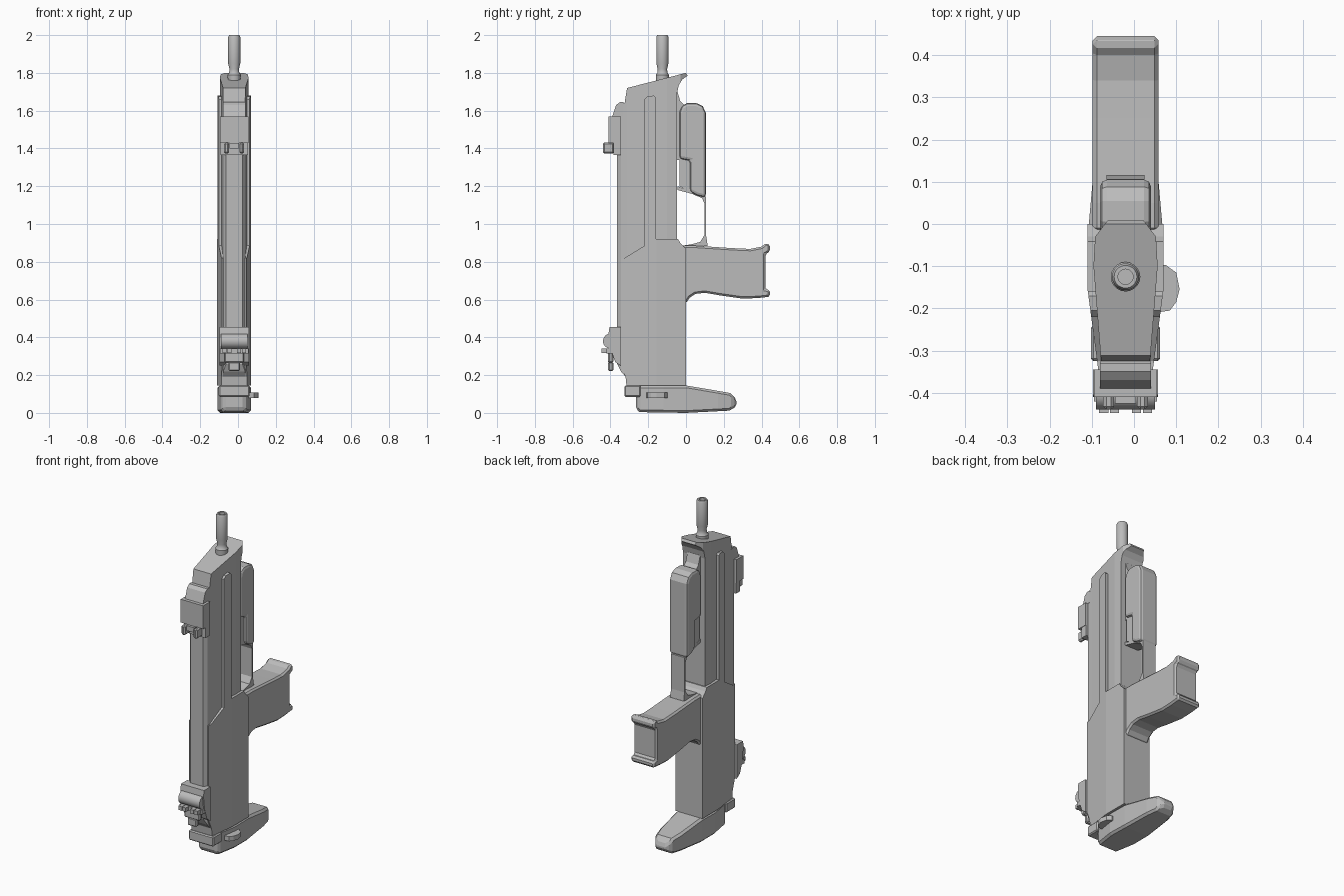
import bpy
import bmesh
import math
from mathutils import Matrix, Vector

XC = -0.02  # mid-plane of the body

if "Cube" in bpy.data.objects:
    bpy.data.objects.remove(bpy.data.objects["Cube"], do_unlink=True)

grey = bpy.data.materials.new("plain grey")
grey.use_nodes = True
grey.diffuse_color = (0.5, 0.5, 0.5, 1)
grey.node_tree.nodes["Principled BSDF"].inputs["Base Color"].default_value = (0.5, 0.5, 0.5, 1)


def finish(name, bm, bevel=0, segments=1, smooth=False):
    bmesh.ops.recalc_face_normals(bm, faces=bm.faces)
    mesh = bpy.data.meshes.new(name)
    bm.to_mesh(mesh)
    bm.free()
    mesh.materials.append(grey)
    ob = bpy.data.objects.new(name, mesh)
    bpy.context.collection.objects.link(ob)
    if bevel:
        mod = ob.modifiers.new("edge", "BEVEL")
        mod.width, mod.segments = bevel, segments
        mod.limit_method, mod.angle_limit = "ANGLE", math.radians(40)
    if smooth:
        bpy.ops.object.select_all(action="DESELECT")
        ob.select_set(True)
        bpy.context.view_layer.objects.active = ob
        bpy.ops.object.shade_smooth_by_angle(angle=math.radians(35))
    return ob


def prism(start, offset):
    bm = bmesh.new()
    face = bm.faces.new([bm.verts.new(p) for p in start])
    made = bmesh.ops.extrude_face_region(bm, geom=[face])["geom"]
    bmesh.ops.translate(bm, vec=offset, verts=[v for v in made if isinstance(v, bmesh.types.BMVert)])
    return bm


def slab(name, profile, half, x=XC, **opts):
    """Side profile (y, z) extruded across the width."""
    bm = prism([(x - half, y, z) for y, z in profile], (2 * half, 0, 0))
    return finish(name, bm, **opts)


def block(name, y0, y1, z0, z1, half, x=XC, **opts):
    return slab(name, [(y0, z0), (y1, z0), (y1, z1), (y0, z1)], half, x, **opts)


def shaped(name, profile, section, bevel=0, segments=1, smooth=False):
    """Side profile intersected with a mirrored plan section (half x, y)."""
    body = slab(name, profile, 0.2)
    plan = [(XC + x, y, -0.1) for x, y in section] + [(XC - x, y, -0.1) for x, y in reversed(section)]
    cutter = finish("cutter", prism(plan, (0, 0, 2.2)))
    mod = body.modifiers.new("cut", "BOOLEAN")
    mod.operation, mod.solver, mod.object = "INTERSECT", "EXACT", cutter
    bpy.context.view_layer.update()
    bm = bmesh.new()
    bm.from_object(body, bpy.context.evaluated_depsgraph_get())
    for ob in (body, cutter):
        bpy.data.objects.remove(ob, do_unlink=True)
    return finish(name, bm, bevel, segments, smooth)


def turned(name, outline, y, sides=20):
    """Outline (radius, z) spun about a vertical axis."""
    bm = bmesh.new()
    verts = [bm.verts.new((XC + r, y, z)) for r, z in outline]
    edges = [bm.edges.new(pair) for pair in zip(verts, verts[1:])]
    bmesh.ops.spin(bm, geom=verts + edges, cent=(XC, y, 0), axis=(0, 0, 1),
                   angle=math.tau, steps=sides, use_merge=True)
    bmesh.ops.remove_doubles(bm, verts=bm.verts, dist=0.0001)
    return finish(name, bm, smooth=True)


# Receiver: wide lower shell with its raised side rib, and the slimmer upper shell
shaped("lower_receiver",
       [(-0.345, 0.25), (-0.32, 0.19), (-0.315, 0.145), (0, 0.145), (0, 0.87), (-0.03, 0.9),
        (-0.042, 0.92), (-0.16, 0.92), (-0.16, 1.67), (-0.17, 1.68), (-0.205, 1.675),
        (-0.22, 1.66), (-0.22, 0.885), (-0.325, 0.82), (-0.345, 0.82)],
       [(0.09, 0.015), (0.09, -0.155), (0.064, -0.35)])
shaped("upper_receiver",
       [(-0.325, 0.75), (-0.325, 1.64), (-0.312, 1.72), (0, 1.8), (0.008, 1.785), (-0.02, 1.765),
        (-0.038, 1.735), (-0.048, 1.69), (-0.048, 0.85), (-0.1, 0.75)],
       [(0.04, 0.012), (0.072, -0.03), (0.076, -0.1), (0.058, -0.325)])
shaped("top_rail",
       [(-0.31, 0.18), (-0.345, 0.22), (-0.365, 0.26), (-0.365, 1.57), (-0.335, 1.64), (-0.31, 1.64)],
       [(0.06, -0.31), (0.058, -0.345), (0.042, -0.366)])

# Barrel with hollow muzzle
turned("barrel", [(0.033, 1.74), (0.035, 1.79), (0.027, 1.8), (0.025, 1.82), (0.032, 1.85),
                  (0.032, 1.99), (0.027, 2.0), (0.018, 2.0), (0.018, 1.9), (0, 1.9)], -0.125)

# Front sight
block("front_sight_block", -0.41, -0.345, 1.43, 1.57, 0.075)
block("front_sight_base", -0.385, -0.345, 1.365, 1.43, 0.072)
slab("front_sight_ramp", [(-0.39, 1.57), (-0.37, 1.63), (-0.35, 1.645), (-0.33, 1.645), (-0.33, 1.57)], 0.06)
for side, offset in (("right", -0.04), ("left", 0.04)):
    block("front_sight_ear_" + side, -0.44, -0.38, 1.372, 1.432, 0.013, XC + offset, bevel=0.008)
block("front_sight_post", -0.425, -0.38, 1.4, 1.43, 0.025)

# Rear sight with cross drum, toothed plate and hanging tab
slab("rear_sight_base", [(-0.345, 0.25), (-0.375, 0.27), (-0.4, 0.34), (-0.41, 0.42), (-0.405, 0.455),
                         (-0.345, 0.455)], 0.077)
drum = [(-0.4 + 0.04 * math.cos(a * math.tau / 16), 0.38 + 0.04 * math.sin(a * math.tau / 16)) for a in range(16)]
slab("rear_sight_drum", drum, 0.07, smooth=True)
block("rear_sight_plate", -0.42, -0.38, 0.315, 0.34, 0.075)
for i in (-2, -1, 1, 2):
    block("rear_sight_tooth", -0.448, -0.4, 0.318, 0.342, 0.011, XC + i * 0.026)
for name, half, z0, z1 in (("rear_tab_upper", 0.052, 0.265, 0.32), ("rear_tab_lower", 0.03, 0.222, 0.27)):
    block(name, -0.412, -0.385, z0, z1, half, bevel=0.006)

# Butt: tapered pad, front lug and side lever
shaped("butt_pad",
       [(-0.265, 0.02), (-0.245, 0.004), (0, 0), (0.23, 0.012), (0.268, 0.035), (0.268, 0.07),
        (0.235, 0.105), (0.12, 0.125), (0, 0.145), (-0.265, 0.145)],
       [(0.025, 0.27), (0.055, 0.25), (0.072, 0.17), (0.087, 0), (0.089, -0.12), (0.07, -0.24), (0.055, -0.266)],
       bevel=0.012)
block("butt_lug", -0.325, -0.24, 0.085, 0.145, 0.082, bevel=0.006)
lever = [(0.05, -0.21), (0.085, -0.205), (0.1, -0.185), (0.108, -0.155), (0.1, -0.115), (0.075, -0.097), (0.05, -0.097)]
finish("release_lever", prism([(x, y, 0.08) for x, y in lever], (0, 0, 0.028)))

# Pistol grip with flared end and softened edges
slab("pistol_grip",
     [(-0.02, 0.885), (0.05, 0.885), (0.25, 0.872), (0.34, 0.868), (0.4, 0.88), (0.425, 0.9),
      (0.445, 0.89), (0.445, 0.855), (0.42, 0.84), (0.42, 0.655), (0.445, 0.65), (0.445, 0.615),
      (0.38, 0.608), (0.3, 0.605), (0.18, 0.622), (0.1, 0.636), (0.05, 0.63), (0.02, 0.61),
      (0, 0.58), (-0.02, 0.58)], 0.078, bevel=0.018)

# Trigger guard strap
slab("trigger_guard",
     [(-0.045, 1.2), (-0.02, 1.19), (0.05, 1.165), (0.107, 1.145), (0.107, 0.935), (0.115, 0.885),
      (0.04, 0.875), (-0.02, 0.885), (0.03, 0.893), (0.075, 0.905), (0.097, 0.94), (0.097, 1.11),
      (0.085, 1.137), (0.03, 1.16), (-0.045, 1.18)], 0.045)

# Folded foregrip and its mount
slab("foregrip",
     [(-0.035, 1.345), (-0.035, 1.59), (-0.022, 1.625), (0.005, 1.64), (0.055, 1.64), (0.088, 1.625),
      (0.105, 1.59), (0.105, 1.14), (0.06, 1.15), (0.022, 1.17), (0.022, 1.335)], 0.06, bevel=0.016, segments=2)
slab("foregrip_inner", [(-0.035, 1.2), (-0.035, 1.36), (0.03, 1.36), (0.03, 1.165)], 0.045)
slab("foregrip_mount", [(-0.06, 1.34), (-0.06, 1.72), (-0.045, 1.7), (-0.03, 1.65), (0, 1.62), (0, 1.34)], 0.042)
